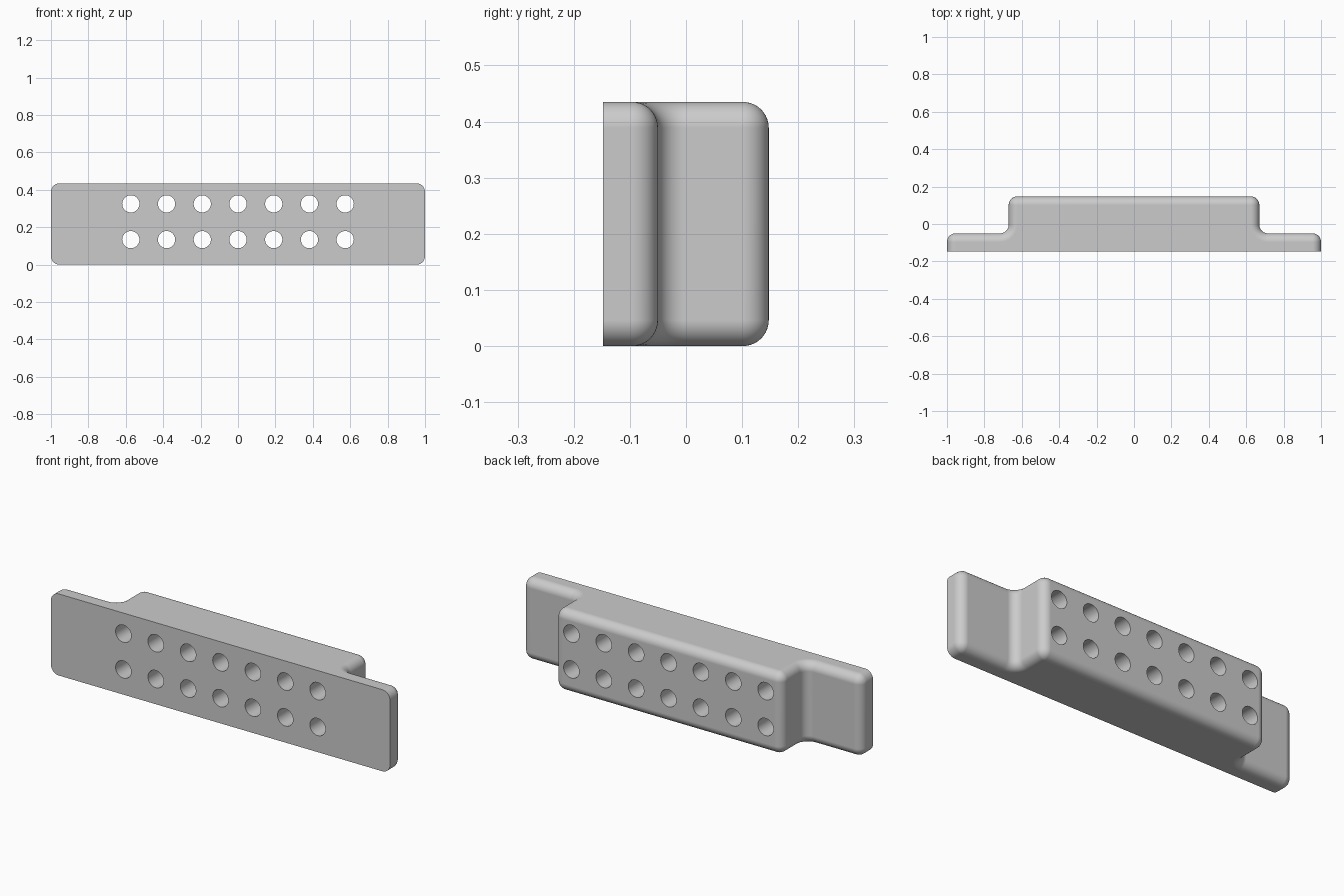
import bpy, bmesh, math
from mathutils import Matrix

cube = bpy.data.objects.get("Cube")
if cube:
    bpy.data.objects.remove(cube, do_unlink=True)

HEIGHT, FRONT, BACK = 0.435, -0.1475, 0.1475
FLANGE_Y, BODY_X, R = -0.05, 0.67, 0.046
STEPS = 10


def material(name, colour):
    mat = bpy.data.materials.new(name)
    mat.use_nodes = True
    mat.diffuse_color = colour
    mat.node_tree.nodes["Principled BSDF"].inputs["Base Color"].default_value = colour
    return mat


def arc(cx, cy, radius, start, end):
    angles = [math.radians(start + (end - start) * i / STEPS) for i in range(STEPS + 1)]
    return [(cx + radius * math.cos(a), cy + radius * math.sin(a)) for a in angles]


def outline(inset):
    """Stepped plan outline, shrunk inward everywhere except on the flat front."""
    half = [(1 - inset, FRONT)]
    half += arc(1 - R, FLANGE_Y - R, R - inset, 0, 90)
    half += arc(BODY_X + R, FLANGE_Y + R, R + inset, 270, 180)
    half += arc(BODY_X - R, BACK - R, R - inset, 0, 90)
    return half + [(-x, y) for x, y in reversed(half)]


def to_object(bm, name):
    mesh = bpy.data.meshes.new(name)
    bm.to_mesh(mesh)
    bm.free()
    obj = bpy.data.objects.new(name, mesh)
    bpy.context.collection.objects.link(obj)
    return obj


# Bracket body: stacked outlines give rounded top and bottom rims
layers = []
for i in range(STEPS + 1):
    a = math.radians(90 * i / STEPS)
    layers.append((R * (1 - math.sin(a)), R * (1 - math.cos(a))))
layers += [(inset, HEIGHT - z) for inset, z in reversed(layers)]

bm = bmesh.new()
rings = [[bm.verts.new((x, y, z)) for x, y in outline(inset)] for inset, z in layers]
for low, high in zip(rings, rings[1:]):
    for i in range(len(low)):
        j = (i + 1) % len(low)
        bm.faces.new((low[i], low[j], high[j], high[i]))
bm.faces.new(list(reversed(rings[0])))
bm.faces.new(rings[-1])
bmesh.ops.remove_doubles(bm, verts=bm.verts, dist=0.00005)
# Merge the strips of the flat front into one face
bm.normal_update()
front = [f for f in bm.faces if f.normal.y < -0.999 and f.calc_center_median().y < FRONT + 0.001]
bmesh.ops.dissolve_faces(bm, faces=front)
bmesh.ops.recalc_face_normals(bm, faces=bm.faces)
bracket = to_object(bm, "bracket_body")
bracket.data.materials.append(material("plain grey", (0.6, 0.6, 0.6, 1)))

# Two rows of seven through holes
bm = bmesh.new()
for row in (0.134, 0.325):
    for col in range(-3, 4):
        place = Matrix.Translation((col * 0.191, 0, row)) @ Matrix.Rotation(math.pi / 2, 4, "X")
        bmesh.ops.create_cone(bm, cap_ends=True, segments=40, radius1=0.046,
                              radius2=0.046, depth=0.6, matrix=place)
cutter = to_object(bm, "hole_cutter")
cutter.hide_render = True

bpy.ops.object.select_all(action="DESELECT")
bpy.context.view_layer.objects.active = bracket
bracket.select_set(True)
cut = bracket.modifiers.new("holes", "BOOLEAN")
cut.operation, cut.object, cut.solver = "DIFFERENCE", cutter, "EXACT"
bpy.ops.object.modifier_apply(modifier=cut.name)
bpy.data.objects.remove(cutter, do_unlink=True)

# Smooth rounds with crisp hole and front edges
bpy.ops.object.shade_smooth_by_angle(angle=math.radians(30))
weighted = bracket.modifiers.new("flat face normals", "WEIGHTED_NORMAL")
weighted.keep_sharp = True
